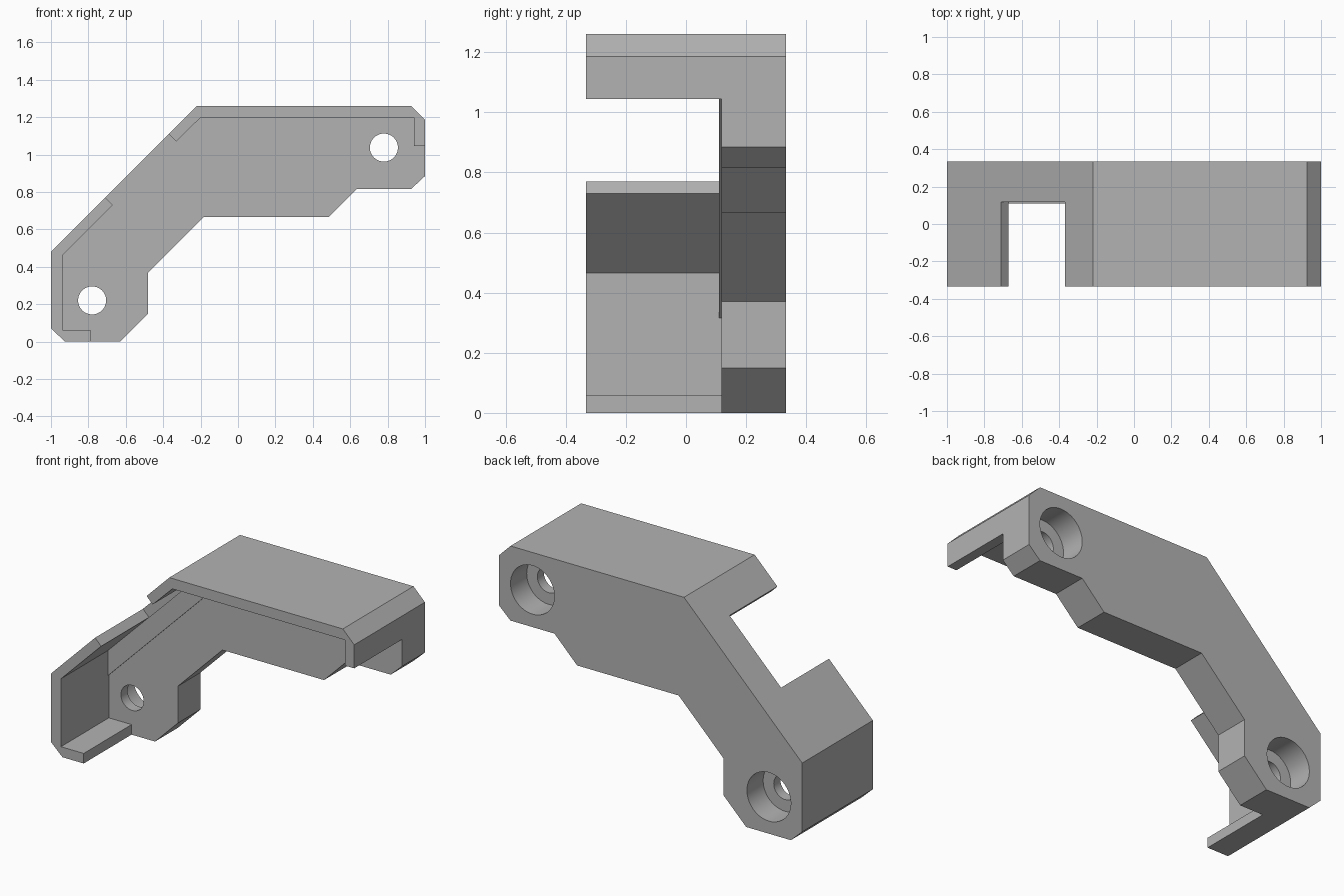
import bpy, bmesh, math

cube = bpy.data.objects.get("Cube")
if cube:
    bpy.data.objects.remove(cube, do_unlink=True)

grey = bpy.data.materials.new("plain grey")
grey.use_nodes = True
COLOUR = (0.45, 0.45, 0.45, 1)
grey.diffuse_color = COLOUR
grey.node_tree.nodes["Principled BSDF"].inputs["Base Color"].default_value = COLOUR

FRONT, FACE, BACK = -0.333, 0.118, 0.333   # depths of rim edge, plate face, plate back


def extrude_profile(name, points, y0, y1):
    """Extrude an x-z outline from depth y0 to y1."""
    bm = bmesh.new()
    face = bm.faces.new([bm.verts.new((x, y0, z)) for x, z in points])
    moved = bmesh.ops.extrude_face_region(bm, geom=[face])["geom"]
    verts = [g for g in moved if isinstance(g, bmesh.types.BMVert)]
    bmesh.ops.translate(bm, verts=verts, vec=(0, y1 - y0, 0))
    bmesh.ops.recalc_face_normals(bm, faces=bm.faces)
    mesh = bpy.data.meshes.new(name)
    bm.to_mesh(mesh)
    bm.free()
    mesh.materials.append(grey)
    obj = bpy.data.objects.new(name, mesh)
    bpy.context.collection.objects.link(obj)
    return obj


def drill(target, x, z, radius, y0, y1):
    """Cut a round hole along y through the target."""
    ring = [(x + radius * math.cos(math.tau * i / 48),
             z + radius * math.sin(math.tau * i / 48)) for i in range(48)]
    cutter = extrude_profile("hole_cutter", ring, y0, y1)
    cutter.hide_render = True
    mod = target.modifiers.new("hole", 'BOOLEAN')
    mod.operation = 'DIFFERENCE'
    mod.solver = 'EXACT'
    mod.object = cutter
    bpy.context.view_layer.objects.active = target
    bpy.ops.object.modifier_apply(modifier=mod.name)
    bpy.data.objects.remove(cutter, do_unlink=True)


# Angled back plate
plate = extrude_profile("back_plate", [
    (-0.925, 0), (-0.63, 0), (-0.48, 0.15), (-0.48, 0.37), (-0.185, 0.665),
    (0.485, 0.665), (0.635, 0.815), (0.925, 0.815), (1, 0.885), (1, 1.185),
    (0.925, 1.26), (-0.22, 1.26), (-1, 0.48), (-1, 0.07)], FACE, BACK)

# Bolt holes with wide counterbores from the back
for x, z in ((-0.78, 0.22), (0.78, 1.037)):
    drill(plate, x, z, 0.145, 0.18, 0.5)
    drill(plate, x, z, 0.075, -0.1, 0.5)

# Upper rim with its hanging end lip
extrude_profile("upper_rim", [
    (-0.37, 1.11), (-0.33, 1.07), (-0.2, 1.198), (0.94, 1.198), (0.94, 1.045),
    (1, 1.045), (1, 1.185), (0.925, 1.26), (-0.22, 1.26)], FRONT, FACE)

# Lower rim with its foot lip
extrude_profile("lower_rim", [
    (-0.71, 0.77), (-1, 0.48), (-1, 0.07), (-0.925, 0), (-0.785, 0),
    (-0.785, 0.06), (-0.935, 0.06), (-0.935, 0.465), (-0.67, 0.73)], FRONT, FACE)

# Thin raised strip along the sloping rim
extrude_profile("raised_strip", [
    (-0.935, 0.315), (-0.055, 1.198), (-0.2, 1.198), (-0.935, 0.465)], 0.11, FACE)

# Smooth hole walls, sharp corners
bpy.ops.object.select_all(action='DESELECT')
plate.select_set(True)
bpy.context.view_layer.objects.active = plate
bpy.ops.object.shade_smooth_by_angle(angle=math.radians(30))
